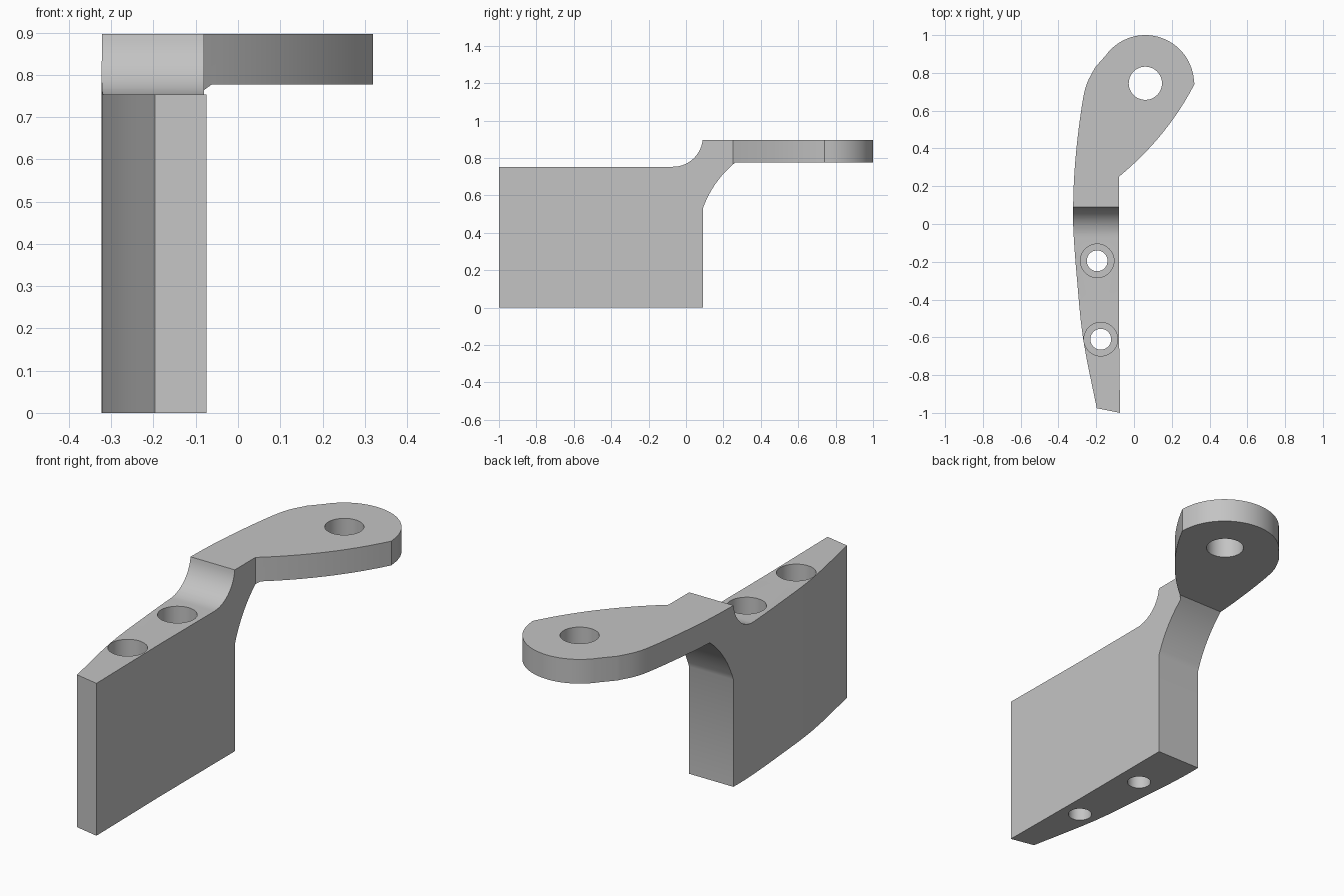
import bpy, bmesh
from math import sin, cos, radians
from mathutils import Vector

cube = bpy.data.objects.get("Cube")
if cube:
    bpy.data.objects.remove(cube, do_unlink=True)

grey = bpy.data.materials.new("plain grey")
grey.use_nodes = True
grey.diffuse_color = (0.55, 0.55, 0.55, 1)
grey.node_tree.nodes["Principled BSDF"].inputs["Base Color"].default_value = (0.55, 0.55, 0.55, 1)


def arc(cx, cy, r, a0, a1, n):
    angles = [radians(a0 + (a1 - a0) * i / n) for i in range(n + 1)]
    return [(cx + r * cos(a), cy + r * sin(a)) for a in angles]


def bend(a, c, b, n=12):
    """Quadratic curve from a to b, pulled towards c."""
    a, c, b = Vector(a), Vector(c), Vector(b)
    ts = [i / n for i in range(n + 1)]
    return [tuple(a * (1 - t) ** 2 + c * 2 * t * (1 - t) + b * t * t) for t in ts]


def spline(pts, n=4):
    """Smooth curve through all the points."""
    p = [Vector(q) for q in [pts[0]] + pts + [pts[-1]]]
    out = []
    for a, b, c, d in zip(p, p[1:], p[2:], p[3:]):
        for i in range(n):
            t = i / n
            out.append(tuple(0.5 * (2 * b + (c - a) * t + (2 * a - 5 * b + 4 * c - d) * t * t
                                    + (3 * b - a - 3 * c + d) * t ** 3)))
    return out + [pts[-1]]


def extrude(name, outline, place, depth):
    bm = bmesh.new()
    face = bm.faces.new([bm.verts.new(place(u, v)) for u, v in outline])
    side = bmesh.ops.extrude_face_region(bm, geom=[face])
    moved = [g for g in side["geom"] if isinstance(g, bmesh.types.BMVert)]
    bmesh.ops.translate(bm, verts=moved, vec=depth)
    bmesh.ops.recalc_face_normals(bm, faces=bm.faces)
    mesh = bpy.data.meshes.new(name)
    bm.to_mesh(mesh)
    bm.free()
    mesh.materials.append(grey)
    obj = bpy.data.objects.new(name, mesh)
    bpy.context.collection.objects.link(obj)
    return obj


def combine(obj, tool, operation):
    tool.hide_render = True
    bpy.context.view_layer.objects.active = obj
    mod = obj.modifiers.new("cut", "BOOLEAN")
    mod.operation, mod.solver, mod.object = operation, "EXACT", tool
    bpy.ops.object.modifier_apply(modifier=mod.name)
    bpy.data.objects.remove(tool, do_unlink=True)


# Side profile: tall block, stepped neck and flat arm
profile = [(-1.1, 0), (0.09, 0)]
profile += bend((0.09, 0.53), (0.145, 0.68), (0.265, 0.777))
profile += [(1.1, 0.777), (1.1, 0.897)]
profile += arc(-0.07, 0.913, 0.16, -6, -90, 14)
profile += [(-1.1, 0.753)]
bracket = extrude("bracket", profile, lambda y, z: (-0.6, y, z), (1.2, 0, 0))

# Plan outline: rounded head, curved outer edge and straight inner edge
plan = [(-0.074, -1), (-0.08, -0.5)]
plan += bend((-0.08, 0.25), (0.175, 0.46), (0.32, 0.74))
plan += arc(0.06, 0.742, 0.258, 8, 144, 28)
plan += spline([(-0.205, 0.83), (-0.249, 0.745), (-0.272, 0.65), (-0.297, 0.47),
                (-0.315, 0.28), (-0.322, 0.1), (-0.32, -0.05), (-0.302, -0.29),
                (-0.269, -0.61), (-0.197, -0.975)])
outline = extrude("plan_outline", plan, lambda x, y: (x, y, -0.2), (0, 0, 1.4))
combine(bracket, outline, "INTERSECT")

# Head hole, and two through holes with wider sunken tops
holes = [(0.06, 0.745, 0.088, 0.7)]
for x, y in ((-0.195, -0.195), (-0.176, -0.61)):
    holes += [(x, y, 0.055, -0.1), (x, y, 0.089, 0.63)]
for x, y, r, bottom in holes:
    ring = arc(x, y, r, 0, 360, 40)[:-1]
    drill = extrude("drill", ring, lambda u, v: (u, v, bottom), (0, 0, 1.1 - bottom))
    combine(bracket, drill, "DIFFERENCE")

bpy.ops.object.select_all(action="DESELECT")
bracket.select_set(True)
bpy.context.view_layer.objects.active = bracket
bpy.ops.object.shade_smooth_by_angle(angle=radians(25))
